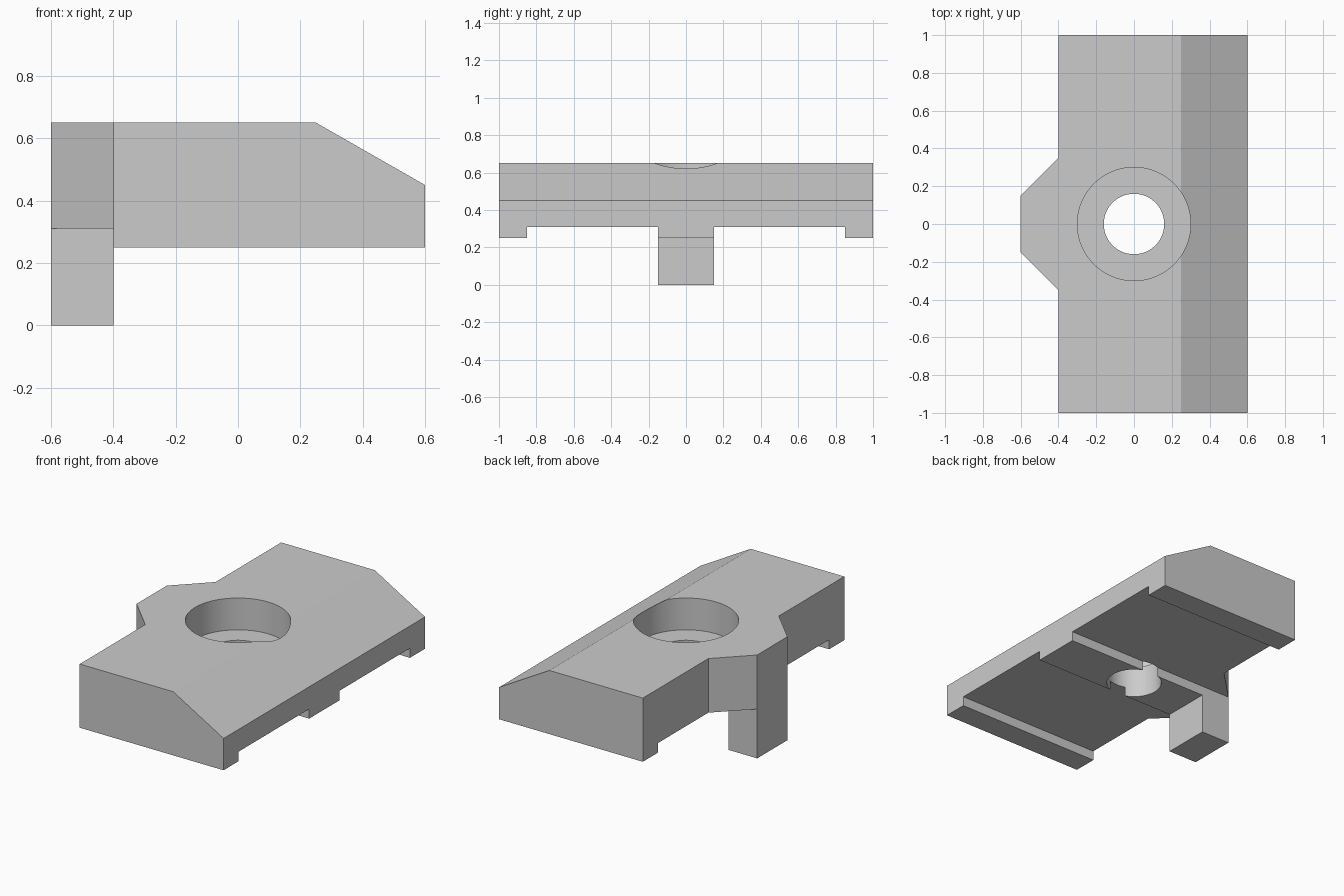
import bpy
import bmesh
from mathutils import Vector

default = bpy.data.objects.get("Cube")
if default:
    bpy.data.objects.remove(default, do_unlink=True)

grey = bpy.data.materials.new("light_grey")
grey.use_nodes = True
grey.diffuse_color = (0.6, 0.6, 0.6, 1)
grey.node_tree.nodes["Principled BSDF"].inputs["Base Color"].default_value = (0.6, 0.6, 0.6, 1)


def prism(name, points, direction):
    """Extrude a closed outline of 3D points along a direction."""
    bm = bmesh.new()
    base = bm.faces.new([bm.verts.new(p) for p in points])
    grown = bmesh.ops.extrude_face_region(bm, geom=[base])["geom"]
    moved = [v for v in grown if isinstance(v, bmesh.types.BMVert)]
    bmesh.ops.translate(bm, verts=moved, vec=Vector(direction))
    bmesh.ops.recalc_face_normals(bm, faces=bm.faces)
    mesh = bpy.data.meshes.new(name)
    bm.to_mesh(mesh)
    bm.free()
    mesh.materials.append(grey)
    obj = bpy.data.objects.new(name, mesh)
    bpy.context.collection.objects.link(obj)
    return obj


def box(name, x, y, z):
    outline = [(x[0], y[0], z[0]), (x[1], y[0], z[0]), (x[1], y[1], z[0]), (x[0], y[1], z[0])]
    return prism(name, outline, (0, 0, z[1] - z[0]))


def cylinder(name, radius, bottom, top):
    bpy.ops.mesh.primitive_cylinder_add(vertices=96, radius=radius, depth=top - bottom,
                                        location=(0, 0, (bottom + top) / 2))
    obj = bpy.context.object
    obj.name = name
    obj.data.materials.append(grey)
    return obj


# Plate outline with the tapered tab on its right side
half = [(0.6, 1), (-0.4, 1), (-0.4, 0.35), (-0.6, 0.15)]
outline = half + [(x, -y) for x, y in reversed(half)]
plate = prism("clamp_plate", [(x, y, 0) for x, y in outline], (0, 0, 0.65))

# Sloped edge
slope = Vector((0.35, 0, -0.2))
crest = Vector((0.25, 0, 0.65))
start, end = crest - slope, crest + slope * 2
wedge = [(p.x, -2, p.z) for p in (start, end, Vector((end.x, 0, start.z)))]
cutters = [prism("slope_cutter", wedge, (0, 4, 0))]

# Underside: end lips, shallow pockets, and the rib that leaves the leg standing
for side in (-1, 1):
    cutters.append(box("lip_cutter", (-1, 1), sorted((0.7 * side, 2 * side)), (-1, 0.25)))
    cutters.append(box("pocket_cutter", (-1, 1), sorted((0.15 * side, 0.85 * side)), (-1, 0.31)))
cutters.append(box("rib_cutter", (-0.4, 1), (-0.3, 0.3), (-1, 0.25)))

# Counterbored bolt hole
cutters.append(cylinder("counterbore_cutter", 0.3, 0.45, 1))
cutters.append(cylinder("hole_cutter", 0.16, -0.5, 0.8))

bpy.ops.object.select_all(action="DESELECT")
plate.select_set(True)
bpy.context.view_layer.objects.active = plate
for cutter in cutters:
    cut = plate.modifiers.new(cutter.name, "BOOLEAN")
    cut.operation = "DIFFERENCE"
    cut.solver = "EXACT"
    cut.object = cutter
    bpy.ops.object.modifier_apply(modifier=cut.name)
    bpy.data.objects.remove(cutter, do_unlink=True)

# Smooth bore walls, crisp edges elsewhere
bpy.ops.object.shade_smooth_by_angle(angle=0.35)
